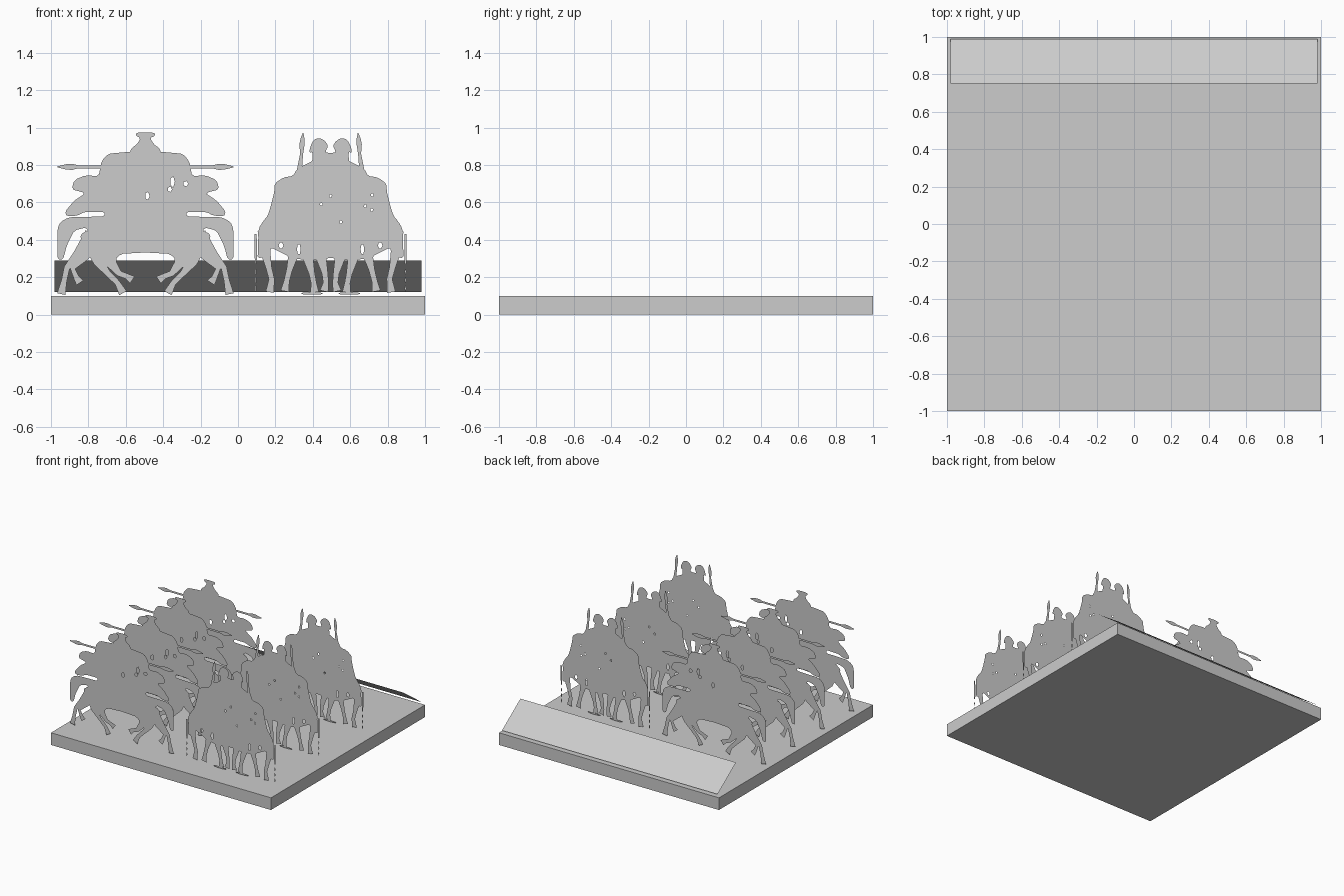
import bpy
import bmesh
from math import cos, sin, pi
from mathutils import Vector
from mathutils.geometry import delaunay_2d_cdt, area_tri

cube = bpy.data.objects.get("Cube")
if cube:
    bpy.data.objects.remove(cube, do_unlink=True)

grey = bpy.data.materials.new("plain_grey")
grey.use_nodes = True
colour = (0.604, 0.604, 0.604, 1)
grey.diffuse_color = colour
grey.node_tree.nodes["Principled BSDF"].inputs["Base Color"].default_value = colour


def add_object(name, mesh, location=(0, 0, 0)):
    if not mesh.materials:
        mesh.materials.append(grey)
    obj = bpy.data.objects.new(name, mesh)
    obj.location = location
    bpy.context.collection.objects.link(obj)
    return obj


def rounded(points, radius=.012):
    """Trim every corner of an outline for a hand-cut contour."""
    points = [Vector(p) for p in points]
    result = []
    for i, p in enumerate(points):
        for other in (points[i - 1], points[(i + 1) % len(points)]):
            edge = other - p
            result.append(p + edge * min(.25, radius / max(edge.length, .001)))
    return result


def limb(path, widths):
    """Tapered strip that follows a path of joints."""
    path = [Vector(p) for p in path]
    left, right = [], []
    for i, p in enumerate(path):
        along = path[min(i + 1, len(path) - 1)] - path[max(i - 1, 0)]
        side = Vector((-along.y, along.x)).normalized() * widths[i] / 2
        left.append(p + side)
        right.append(p - side)
    return left + right[::-1]


def oval(u, z, width, height, sides=10):
    return [Vector((u + width / 2 * cos(2 * pi * i / sides),
                    z + height / 2 * sin(2 * pi * i / sides))) for i in range(sides)]


def counter_clockwise(shape):
    area = sum(a.x * b.y - b.x * a.y for a, b in zip(shape, shape[1:] + shape[:1]))
    return shape if area > 0 else shape[::-1]


def mirrored(shapes):
    return shapes + [[Vector((-p.x, p.y)) for p in s] for s in shapes]


def cutout_mesh(name, shapes, holes):
    """Merge flat shapes into one upright sheet and drop the holes."""
    verts, faces = [], []
    for shape in shapes + holes:
        shape = counter_clockwise(shape)
        faces.append(range(len(verts), len(verts) + len(shape)))
        verts += shape
    out = delaunay_2d_cdt(verts, [], [list(f) for f in faces], 1, .00001)
    first_hole = len(shapes)
    kept = [f for f, source in zip(out[2], out[5])
            if source and max(source) < first_hole]
    mesh = bpy.data.meshes.new(name)
    mesh.from_pydata([(p.x, 0, p.y) for p in out[0]], [], kept)
    bm = bmesh.new()
    bm.from_mesh(mesh)
    loose = [v for v in bm.verts if not v.link_faces]
    bmesh.ops.delete(bm, geom=loose, context='VERTS')
    bm.to_mesh(mesh)
    bm.free()
    return mesh


# Base slab
bm = bmesh.new()
bmesh.ops.create_cube(bm, size=1)
bmesh.ops.scale(bm, vec=(2, 2, .1), verts=bm.verts)
slab = bpy.data.meshes.new("base")
bm.to_mesh(slab)
bm.free()
add_object("base", slab, (0, 0, .05))

# Sloping name plate along the back
plate = bpy.data.meshes.new("sloping_plate")
plate.from_pydata([(-.98, .75, .29), (.98, .75, .29), (.98, .99, .12), (-.98, .99, .12)],
                  [], [(0, 1, 2, 3)])
add_object("sloping_plate", plate)

# Lancer sheet: rider, horse head and flank
helmet = rounded([(-.02, .87), (-.02, .975), (.05, .972), (.05, .955), (.025, .945),
                  (.045, .91), (.075, .89), (.085, .86), (.05, .84)])
flank = rounded([(-.05, .335), (-.05, .865), (.09, .87), (.2, .86), (.235, .82),
                 (.25, .74), (.32, .745), (.38, .72), (.395, .67), (.32, .65),
                 (.38, .61), (.43, .55), (.42, .525), (.36, .53), (.33, .548),
                 (.22, .55), (.22, .525), (.42, .52), (.3, .45), (.35, .43), (.33, .35),
                 (.26, .3), (.18, .28), (.13, .325)])
tail = rounded([(.25, .52), (.41, .52), (.455, .495), (.47, .46), (.47, .295),
                (.44, .295), (.42, .37), (.38, .45), (.3, .47)])
lance = limb([(.05, .79), (.36, .79), (.39, .79), (.42, .79), (.47, .79)],
             [.016, .016, .032, .03, .006])

# Lancer legs, each ending in a hoof
leg_taper = [.1, .055, .032, .03, .045]
lancer_legs = [limb(path, leg_taper) for path in (
    [(.28, .42), (.36, .32), (.42, .25), (.435, .18), (.45, .11)],
    [(.28, .4), (.33, .31), (.39, .25), (.37, .2), (.35, .17)],
    [(.27, .36), (.25, .28), (.2, .22), (.15, .17), (.12, .115)],
    [(.2, .34), (.18, .27), (.14, .22), (.1, .205), (.07, .185)],
)]
lancer_holes = [oval(.01, .635, .025, .045, 5), oval(.145, .71, .025, .06, 5),
                oval(.215, .7, .03, .03, 5), oval(.13, .67, .025, .03, 5)]
lancer = cutout_mesh("lancer_sheet",
                     mirrored([helmet, flank, tail, lance] + lancer_legs), lancer_holes)

# Spearman sheet: helmet, spear and the pair of horses
crest = rounded([(.03, .8), (.025, .88), (.012, .9), (.03, .93), (.06, .945), (.09, .935),
                 (.108, .9), (.115, .865), (.095, .87), (.1, .8)])
horses = rounded([(-.05, .31), (-.05, .87), (.03, .86), (.1, .82), (.18, .78), (.2, .74),
                  (.25, .735), (.3, .7), (.3, .66), (.32, .58), (.335, .53), (.36, .5),
                  (.385, .46), (.39, .3), (.35, .31), (.32, .36), (.2, .3), (.1, .29)])
spear = limb([(.17, .75), (.155, .86), (.153, .91), (.15, .94), (.147, .97)],
             [.03, .016, .028, .022, .004])
strip = limb([(.401, .43), (.4, .34), (.4, .27)], [.012, .012, .01])
tassels = [oval(.4, z, .01, .035, 6) for z in (.23, .185, .14)]

# Spearman legs and hoof shadows
spearman_legs = [limb(path, leg_taper) for path in (
    [(.34, .44), (.35, .34), (.33, .25), (.315, .19), (.325, .12)],
    [(.24, .42), (.2, .31), (.22, .24), (.235, .18), (.245, .125)],
    [(.14, .4), (.12, .3), (.1, .22), (.09, .17), (.085, .12)],
    [(.04, .4), (.05, .3), (.03, .22), (.025, .17), (.035, .125)],
)]
shadow = oval(.1, .113, .12, .014)
spearman_holes = [oval(u, z, .014, .018, 6) for u, z in (
    (-.05, .59), (0, .635), (.055, .495), (.185, .58), (.222, .64), (.22, .56))]
gaps = mirrored([oval(.17, .35, .02, .06, 6), oval(.265, .37, .025, .035, 6)])
spearman = cutout_mesh(
    "spearman_sheet",
    mirrored([crest, horses, spear, strip, shadow] + tassels + spearman_legs),
    spearman_holes + gaps)

# Rows of sheets standing on the base
for row in range(4):
    add_object(f"lancer_row_{row + 1}", lancer, (-.495, -.8 + .38 * row, 0))
for row in range(3):
    add_object(f"spearman_row_{row + 1}", spearman, (.495, -.8 + .57 * row, 0))
